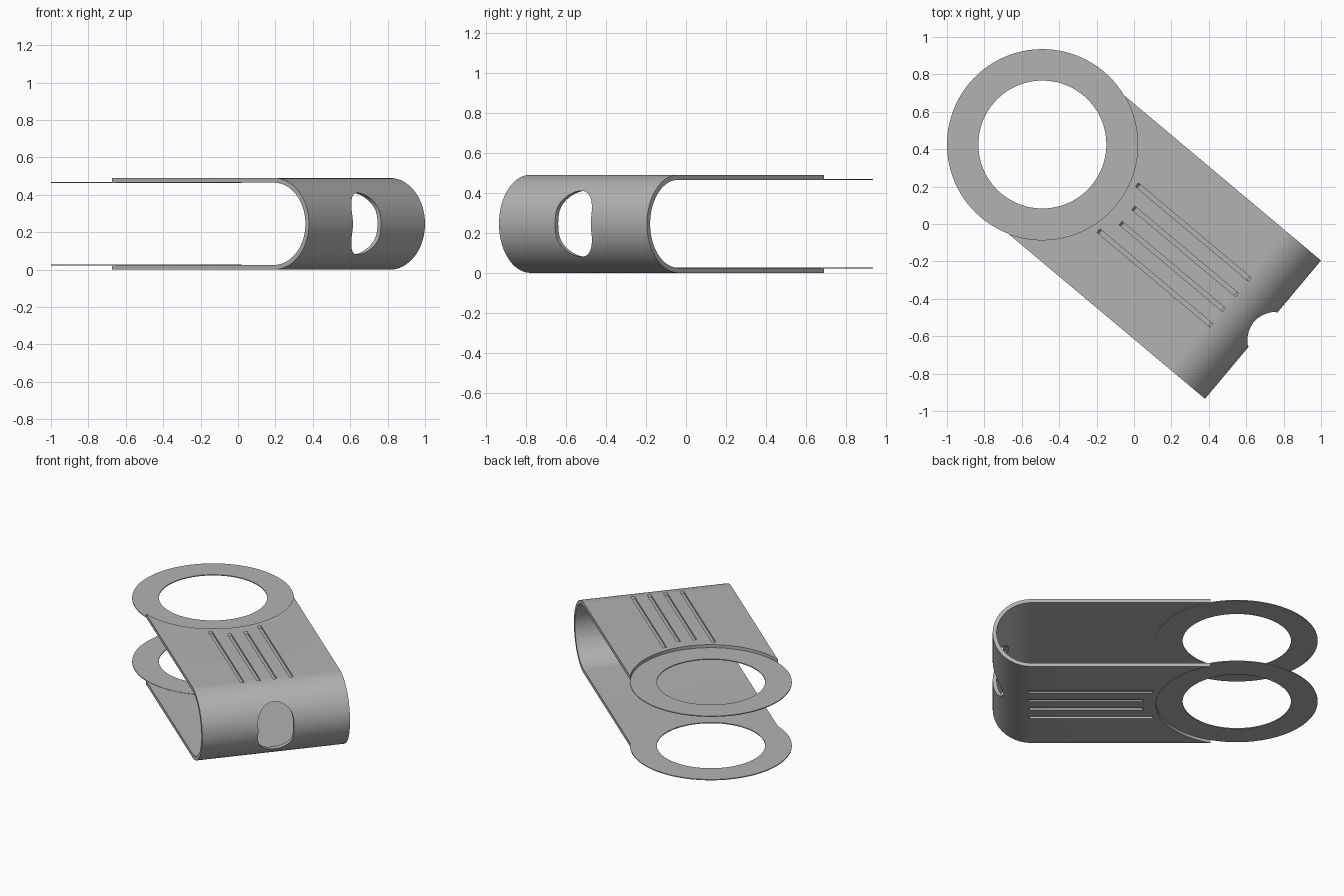
import bpy, bmesh, math
from mathutils import Matrix

cube = bpy.data.objects.get("Cube")
if cube:
    bpy.data.objects.remove(cube, do_unlink=True)

H, T, W = 0.49, 0.025, 0.4825          # clip height, wall thickness, half width
END, RING, HOLE = 1.54, 0.51, 0.342    # bend end, ring outer and inner radius
R, MID = H / 2, H / 2
PLACE = Matrix.Translation((-0.49, 0.425, 0)) @ Matrix.Rotation(math.radians(-40), 4, 'Z')

grey = bpy.data.materials.new("plain grey")
grey.use_nodes = True
grey.diffuse_color = (0.45, 0.45, 0.45, 1)
grey.node_tree.nodes["Principled BSDF"].inputs["Base Color"].default_value = (0.45, 0.45, 0.45, 1)


def arc(cx, cy, r, start, stop, n):
    angles = [math.radians(start + (stop - start) * i / n) for i in range(n + 1)]
    return [(cx + r * math.cos(a), cy + r * math.sin(a)) for a in angles]


def add_prism(bm, outline, axis, low, high):
    """Extrude a flat outline along one axis."""
    def point(p, d):
        return {'x': (d, p[0], p[1]), 'y': (p[0], d, p[1]), 'z': (p[0], p[1], d)}[axis]
    a = [bm.verts.new(point(p, low)) for p in outline]
    b = [bm.verts.new(point(p, high)) for p in outline]
    bm.faces.new(a)
    bm.faces.new(b[::-1])
    for i in range(len(a)):
        j = (i + 1) % len(a)
        bm.faces.new((a[i], b[i], b[j], a[j]))


def make_object(name, bm):
    bmesh.ops.recalc_face_normals(bm, faces=bm.faces[:])
    mesh = bpy.data.meshes.new(name)
    bm.to_mesh(mesh)
    bm.free()
    mesh.materials.append(grey)
    obj = bpy.data.objects.new(name, mesh)
    obj.matrix_world = PLACE
    bpy.context.collection.objects.link(obj)
    return obj


def cut(obj, cutter):
    mod = obj.modifiers.new("cut", 'BOOLEAN')
    mod.operation, mod.solver, mod.object = 'DIFFERENCE', 'EXACT', cutter
    bpy.context.view_layer.update()
    result = bpy.data.meshes.new_from_object(obj.evaluated_get(bpy.context.evaluated_depsgraph_get()))
    obj.modifiers.clear()
    obj.data = result
    bpy.data.objects.remove(cutter, do_unlink=True)


def finish(obj):
    bpy.ops.object.select_all(action='DESELECT')
    obj.select_set(True)
    bpy.context.view_layer.objects.active = obj
    bpy.ops.object.shade_smooth_by_angle(angle=math.radians(30))


# Folded strip: a U profile swept across the width
bm = bmesh.new()
outer = arc(END - R, MID, R, -90, 90, 40)
inner = arc(END - R, MID, R - T, 90, -90, 40)
START = 0.05
profile = [(START, 0)] + outer + [(START, H), (START, H - T)] + inner + [(START, T)]
add_prism(bm, profile, 'y', -W, W)
strip = make_object("folded_strip", bm)

# Round recess where the rings meet the strip
bm = bmesh.new()
add_prism(bm, arc(0, 0, RING, 0, 360, 96)[:-1], 'z', -0.1, H + 0.1)
cut(strip, make_object("recess_cutter", bm))

# Upright rounded slot through the bend
bm = bmesh.new()
r, s = 0.117, 0.048
add_prism(bm, arc(0, MID + s, r, 0, 180, 24) + arc(0, MID - s, r, 180, 360, 24), 'x', 1.2, 1.7)
cut(strip, make_object("slot_cutter", bm))

# Four grip grooves with sloped ends, on both outer faces
bm = bmesh.new()
DEPTH, HALF, STOP = 0.012, 0.012, 1.315
for v, begin in ((-0.16, 0.525), (-0.053, 0.59), (0.053, 0.59), (0.16, 0.525)):
    for face, inward in ((H, -1), (0, 1)):
        top, floor = face - inward * DEPTH, face + inward * DEPTH
        outline = [(begin - DEPTH, top), (begin + DEPTH, floor),
                   (STOP - DEPTH, floor), (STOP + DEPTH, top)]
        add_prism(bm, outline, 'y', v - HALF, v + HALF)
cut(strip, make_object("groove_cutter", bm))
finish(strip)

# Thin flat rings level with the inner faces of the strip
for name, z in (("upper_ring", H - T - 0.002), ("lower_ring", T - 0.004)):
    bm = bmesh.new()
    loops = []
    for radius, height in ((RING, z), (RING, z + 0.006), (HOLE, z + 0.006), (HOLE, z)):
        loops.append([bm.verts.new((x, y, height)) for x, y in arc(0, 0, radius, 0, 360, 96)[:-1]])
    for k in range(4):
        a, b = loops[k], loops[(k + 1) % 4]
        for i in range(len(a)):
            j = (i + 1) % len(a)
            bm.faces.new((a[i], a[j], b[j], b[i]))
    finish(make_object(name, bm))
